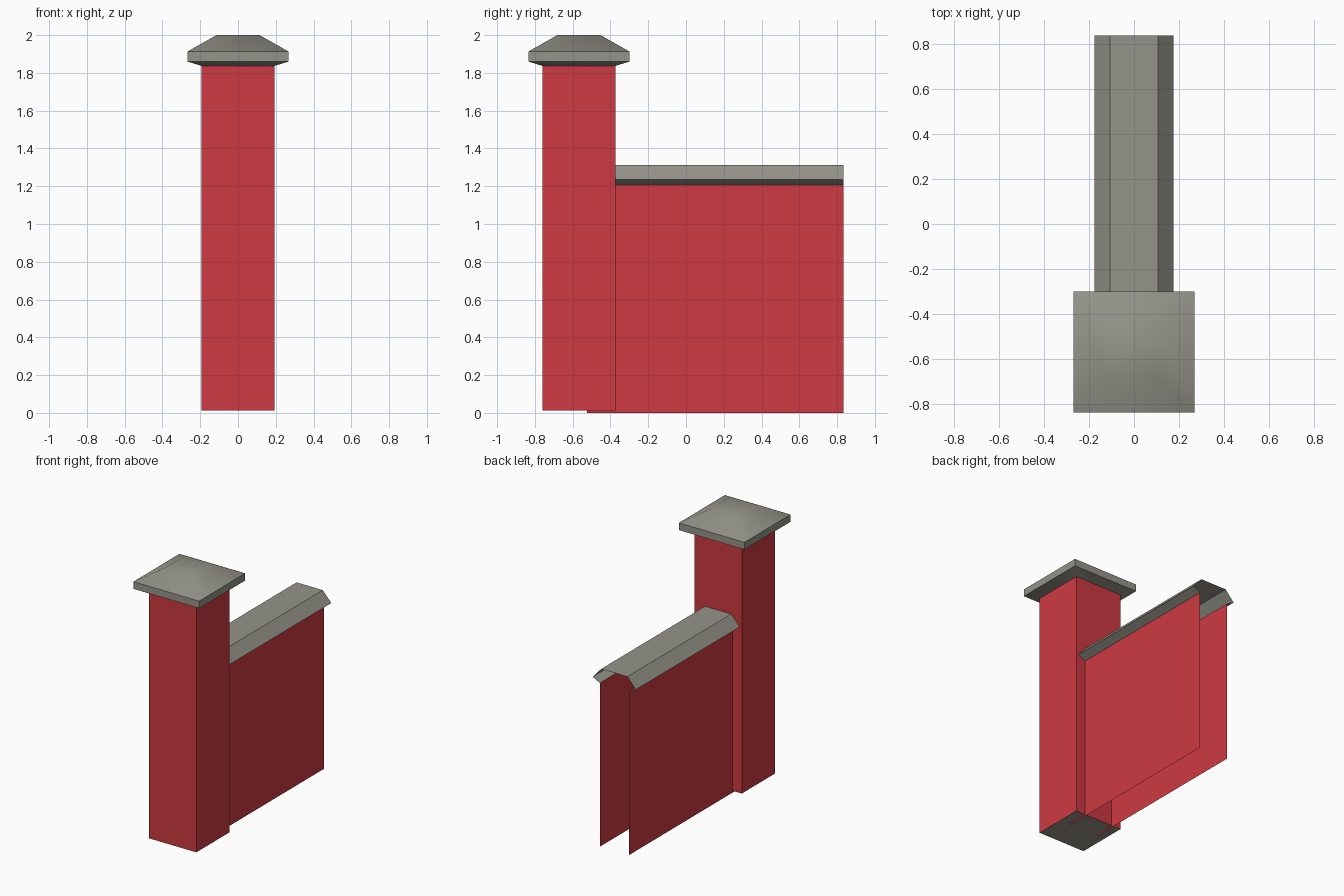
import bpy, math

if "Cube" in bpy.data.objects:
    bpy.data.objects.remove(bpy.data.objects["Cube"])


def material(name, color):
    m = bpy.data.materials.new(name)
    m.diffuse_color = (*color, 1)
    m.use_nodes = True
    m.node_tree.nodes["Principled BSDF"].inputs["Base Color"].default_value = m.diffuse_color
    return m


RED = material("brick_red", (0.61, 0.042, 0.052))
GREY = material("stone_grey", (0.30, 0.295, 0.255))


def add_mesh(name, verts, faces, mat):
    me = bpy.data.meshes.new(name)
    me.from_pydata(verts, [], faces)
    me.materials.append(mat)
    me.update()
    ob = bpy.data.objects.new(name, me)
    bpy.context.collection.objects.link(ob)
    return ob


def square_stack(name, cy, rings, mat, bottom=False, top=False):
    """Stacked square rings (half width, z) skinned into a shell."""
    verts, faces = [], []
    for h, z in rings:
        verts += [(-h, cy - h, z), (h, cy - h, z), (h, cy + h, z), (-h, cy + h, z)]
    for r in range(len(rings) - 1):
        for i in range(4):
            a, b = 4 * r + i, 4 * r + (i + 1) % 4
            faces.append((a, b, b + 4, a + 4))
    n = len(verts)
    if bottom:
        faces.append((3, 2, 1, 0))
    if top:
        faces.append((n - 4, n - 3, n - 2, n - 1))
    return add_mesh(name, verts, faces, mat)


def strip(name, profile, y0, y1, mat):
    """Open (x, z) profile swept along y."""
    n = len(profile)
    verts = [(x, y, z) for y in (y0, y1) for x, z in profile]
    faces = [(i, i + n, i + n + 1, i + 1) for i in range(n - 1)]
    return add_mesh(name, verts, faces, mat)


PY = -0.567  # pillar centre

# Pillar with a grey underside
pillar = square_stack("pillar", PY, [(0.193, 0.013), (0.193, 1.837)], RED, bottom=True)
pillar.data.materials.append(GREY)
for p in pillar.data.polygons:
    if p.normal.z < -0.5:
        p.material_index = 1

# Pillar cap: flared underside, upright rim, softly shaded hipped top
cap = square_stack("pillar_cap", PY, [(0.193, 1.837), (0.268, 1.86), (0.268, 1.913), (0.114, 2.0)],
                   GREY, top=True)
bpy.context.view_layer.objects.active = cap
cap.select_set(True)
bpy.ops.object.shade_smooth_by_angle(angle=math.radians(42))
cap.select_set(False)

# Two wall sheets, open at the end and underneath
Y0, Y1 = -0.525, 0.835
strip("wall_left", [(-0.118, 0.0), (-0.118, 1.206)], Y0, Y1, RED)
strip("wall_right", [(0.118, 1.206), (0.118, 0.0)], Y0, Y1, RED)

# Coping along the wall top
half = [(0.118, 1.206), (0.176, 1.236), (0.107, 1.313)]
strip("wall_coping", [(-x, z) for x, z in half] + half[::-1], Y0, Y1, GREY)
